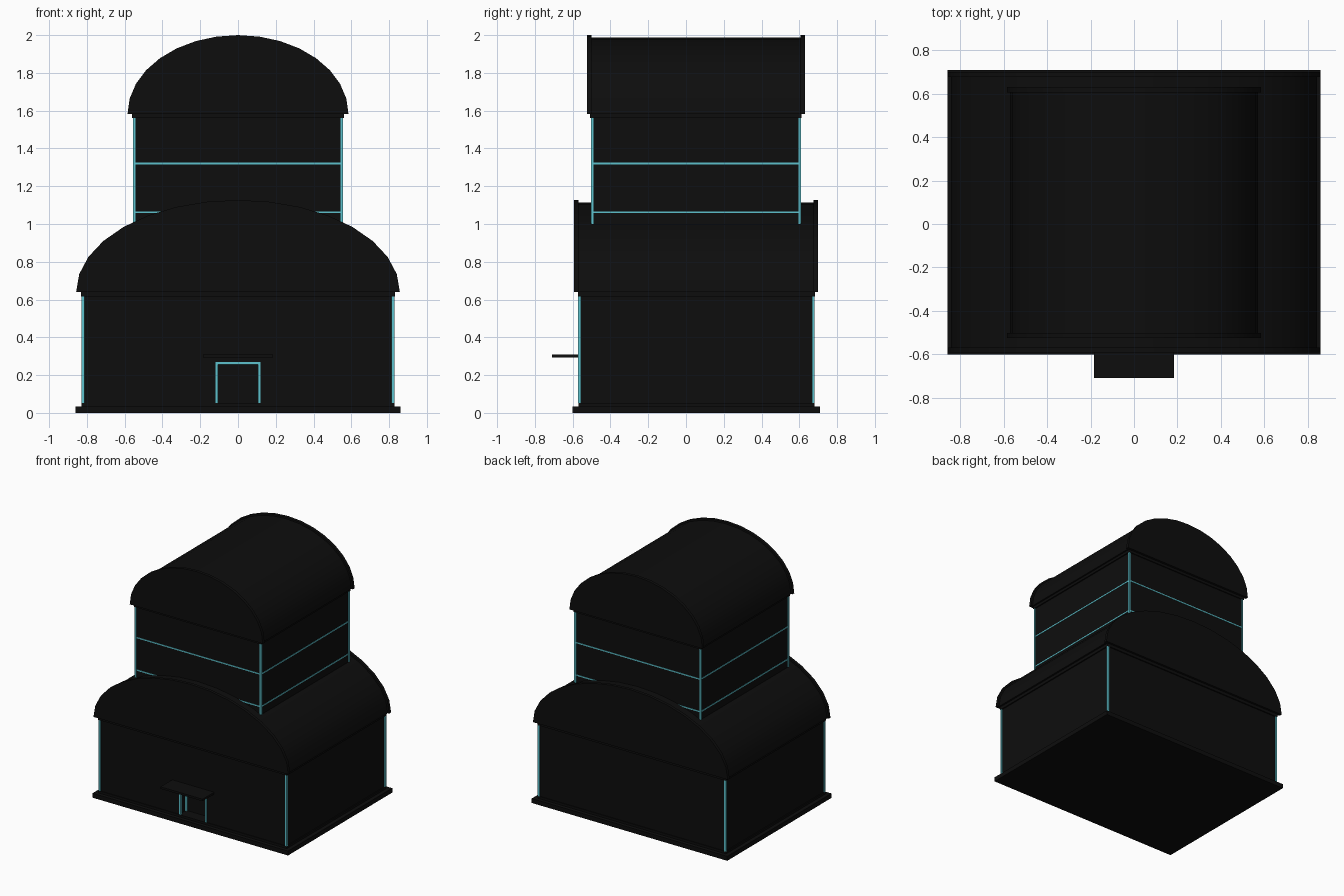
import bpy, bmesh, math

if "Cube" in bpy.data.objects:
    bpy.data.objects.remove(bpy.data.objects["Cube"])


def material(name, rgb):
    m = bpy.data.materials.new(name)
    m.diffuse_color = (*rgb, 1)
    m.use_nodes = True
    m.node_tree.nodes["Principled BSDF"].inputs["Base Color"].default_value = m.diffuse_color
    return m


BLACK = material("near_black", (0.004, 0.004, 0.004))
TEAL = material("teal", (0.11, 0.54, 0.61))


def prism(name, outline, y0, y1, mat):
    """Extrude an x-z outline along y."""
    bm = bmesh.new()
    face = bm.faces.new([bm.verts.new((x, y0, z)) for x, z in outline])
    new = bmesh.ops.extrude_face_region(bm, geom=[face])["geom"]
    bmesh.ops.translate(bm, vec=(0, y1 - y0, 0),
                        verts=[v for v in new if isinstance(v, bmesh.types.BMVert)])
    bmesh.ops.recalc_face_normals(bm, faces=bm.faces)
    mesh = bpy.data.meshes.new(name)
    bm.to_mesh(mesh)
    bm.free()
    mesh.materials.append(mat)
    ob = bpy.data.objects.new(name, mesh)
    bpy.context.collection.objects.link(ob)
    return ob


def box(name, x0, x1, y0, y1, z0, z1, mat=BLACK):
    return prism(name, [(x0, z0), (x1, z0), (x1, z1), (x0, z1)], y0, y1, mat)


def arch(rx, z0, rz, n=16):
    return [(rx * math.cos(math.pi * i / n), z0 + rz * math.sin(math.pi * i / n))
            for i in range(n + 1)]


def barrel_roof(name, rx, z0, rz, y0, y1, rim, lip):
    """Vault with a slightly larger gable plate at each end."""
    parts = [prism(name + "_vault", arch(rx - lip, z0, rz - lip), y0 + rim, y1 - rim, BLACK),
             prism(name + "_front_gable", arch(rx, z0, rz), y0, y0 + rim, BLACK),
             prism(name + "_back_gable", arch(rx, z0, rz), y1 - rim, y1, BLACK)]
    for ob in parts:
        bpy.ops.object.select_all(action='DESELECT')
        ob.select_set(True)
        bpy.context.view_layer.objects.active = ob
        bpy.ops.object.shade_smooth_by_angle(angle=math.radians(30))


def corner_posts(name, x, y0, y1, w, z0, z1):
    """Four square strips wrapping the corners of a storey."""
    for sx, side in ((-1, "left"), (1, "right")):
        xa, xb = sorted((sx * x, sx * (x - w)))
        box(f"{name}_front_{side}", xa, xb, y0, y0 + w, z0, z1, TEAL)
        box(f"{name}_back_{side}", xa, xb, y1 - w, y1, z0, z1, TEAL)


# plinth and step
box("plinth", -0.86, 0.86, -0.60, 0.71, 0, 0.035)
box("plinth_step", -0.828, 0.828, -0.57, 0.68, 0.035, 0.052)

# lower storey: front wall with door opening, solid mass behind
D, H = 0.12, 0.27
prism("front_wall", [(-0.82, 0.035), (-D, 0.035), (-D, H), (D, H), (D, 0.035),
                     (0.82, 0.035), (0.82, 0.64), (-0.82, 0.64)], -0.563, -0.48, BLACK)
box("lower_body", -0.82, 0.82, -0.48, 0.673, 0.035, 0.64)
box("lower_cornice", -0.83, 0.83, -0.573, 0.683, 0.617, 0.64)
corner_posts("lower_post", 0.828, -0.571, 0.681, 0.015, 0.052, 0.617)
barrel_roof("lower_roof", 0.857, 0.64, 0.487, -0.592, 0.70, 0.024, 0.013)

# door frames at the outer and inner side of the opening
for label, y0, y1 in (("outer", -0.568, -0.555), ("inner", -0.492, -0.48)):
    t = 0.014
    prism(f"door_frame_{label}", [(-D, 0.035), (-D, H), (D, H), (D, 0.035), (D - t, 0.035),
                                  (D - t, H - t), (t - D, H - t), (t - D, 0.035)], y0, y1, TEAL)
box("door_canopy", -0.185, 0.185, -0.71, -0.56, 0.293, 0.309)

# upper storey
box("upper_body", -0.55, 0.55, -0.498, 0.603, 0.9, 1.585)
box("upper_cornice", -0.56, 0.56, -0.507, 0.612, 1.562, 1.585)
corner_posts("upper_post", 0.557, -0.504, 0.609, 0.014, 1.0, 1.562)
for label, z in (("low", 1.062), ("high", 1.32)):
    box(f"upper_band_{label}", -0.553, 0.553, -0.501, 0.606, z - 0.005, z + 0.005, TEAL)
barrel_roof("upper_roof", 0.585, 1.582, 0.418, -0.525, 0.63, 0.024, 0.013)
